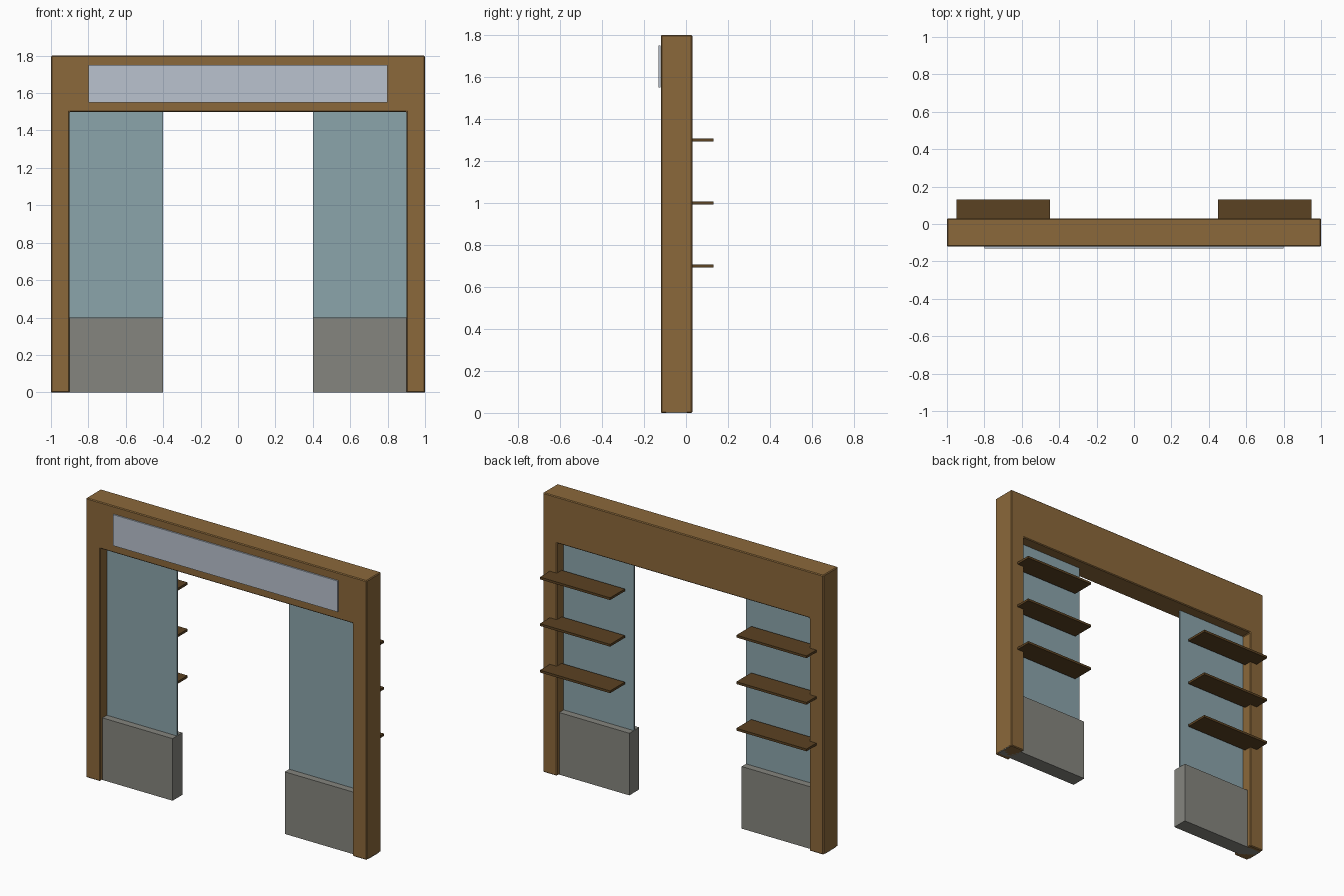
import bpy, bmesh

if "Cube" in bpy.data.objects:
    bpy.data.objects.remove(bpy.data.objects["Cube"])


def material(name, rgb):
    m = bpy.data.materials.new(name)
    m.diffuse_color = (*rgb, 1.0)
    m.use_nodes = True
    m.node_tree.nodes["Principled BSDF"].inputs["Base Color"].default_value = m.diffuse_color
    return m


WOOD = material("oak_wood", (0.26, 0.14, 0.043))
DARK = material("dark_wood", (0.105, 0.054, 0.016))
GLASS = material("blue_green_glass", (0.26, 0.375, 0.41))
STONE = material("grey_panel", (0.235, 0.235, 0.21))
SIGN = material("pale_sign", (0.49, 0.54, 0.62))


def finish(bm, name, mat):
    bmesh.ops.recalc_face_normals(bm, faces=bm.faces)
    me = bpy.data.meshes.new(name)
    bm.to_mesh(me)
    bm.free()
    me.materials.append(mat)
    ob = bpy.data.objects.new(name, me)
    bpy.context.collection.objects.link(ob)
    return ob


def box(name, mat, xs, ys, zs):
    bm = bmesh.new()
    bmesh.ops.create_cube(bm, size=1)
    for v in bm.verts:
        v.co = [r[0] if c < 0 else r[1] for c, r in zip(v.co, (xs, ys, zs))]
    return finish(bm, name, mat)


# Portal frame: one extruded outline for both posts and the header
outline = [(-1, 0), (-0.9, 0), (-0.9, 1.5), (0.9, 1.5),
           (0.9, 0), (1, 0), (1, 1.8), (-1, 1.8)]
bm = bmesh.new()
face = bm.faces.new([bm.verts.new((x, -0.12, z)) for x, z in outline])
ext = bmesh.ops.extrude_face_region(bm, geom=[face], use_keep_orig=True)
for v in ext["geom"]:
    if isinstance(v, bmesh.types.BMVert):
        v.co.y = 0.03
frame = finish(bm, "portal_frame", WOOD)
bevel = frame.modifiers.new("edge_bevel", "BEVEL")
bevel.width = 0.005
bevel.segments = 1

# Blank sign plate on the header
box("sign_plate", SIGN, (-0.8, 0.8), (-0.13, -0.121), (1.55, 1.75))

# Mirrored side bays: solid base, glass pane, three shelves
for side, s in (("left", -1), ("right", 1)):
    def span(a, b):
        return sorted((s * a, s * b))

    box(side + "_base_panel", STONE, span(0.4, 0.999), (-0.095, 0.005), (0, 0.4))
    box(side + "_glass_pane", GLASS, span(0.4, 0.91), (-0.05, -0.04), (0.4, 1.505))
    for i, z in enumerate((0.7, 1.0, 1.3)):
        box(f"{side}_shelf_{i + 1}", DARK, span(0.45, 0.95),
            (-0.02, 0.13), (z - 0.0075, z + 0.0075))
